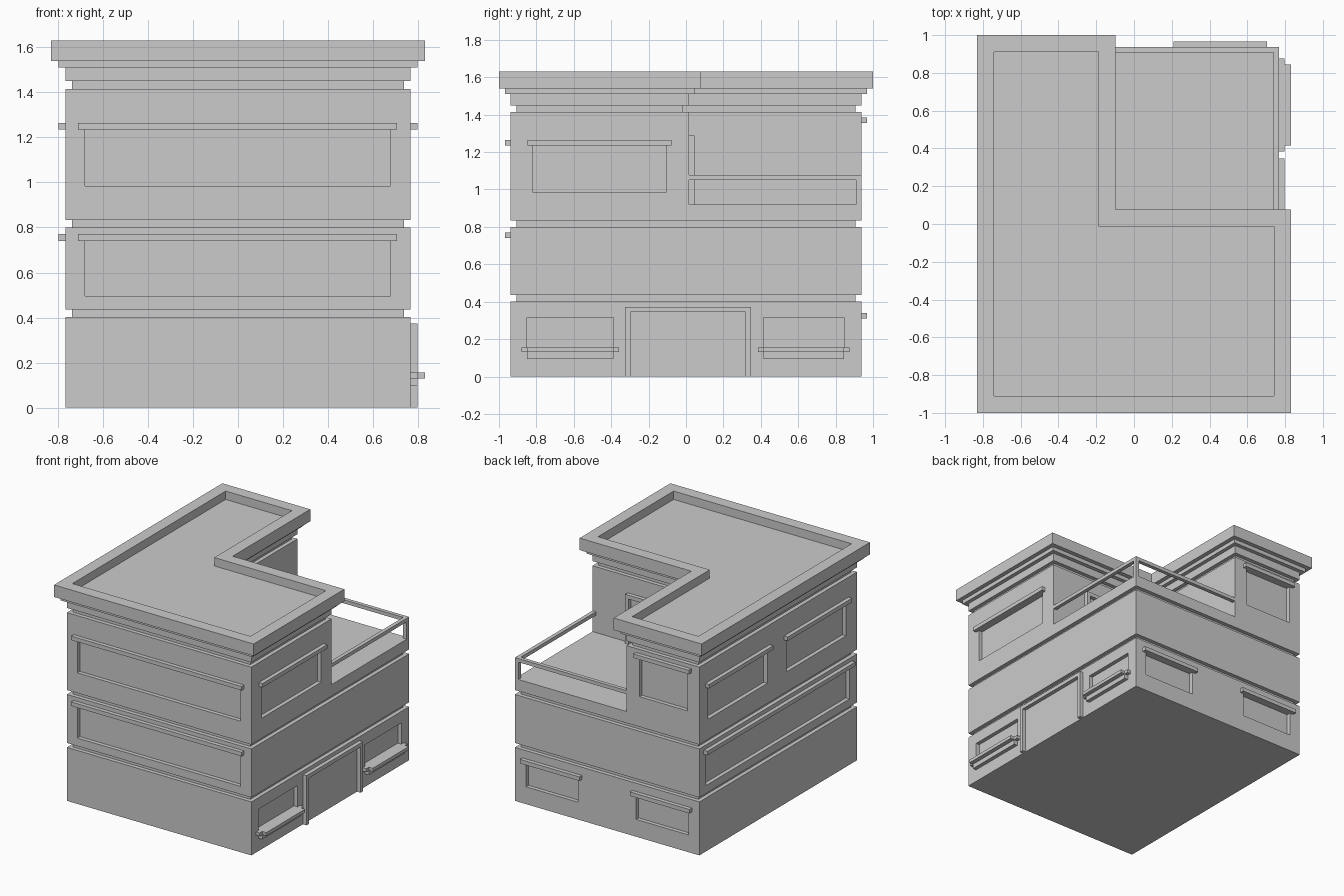
import bpy, bmesh

if "Cube" in bpy.data.objects:
    bpy.data.objects.remove(bpy.data.objects["Cube"])

WX, WY = 0.767, 0.937        # wall half sizes
IX, IY = -0.162, 0.015       # inner corner of the L-shaped top storey


def prism(name, pts, z0, z1):
    bm = bmesh.new()
    face = bm.faces.new([bm.verts.new((x, y, z0)) for x, y in pts])
    up = bmesh.ops.extrude_face_region(bm, geom=[face])
    verts = [v for v in up["geom"] if isinstance(v, bmesh.types.BMVert)]
    bmesh.ops.translate(bm, verts=verts, vec=(0, 0, z1 - z0))
    bmesh.ops.recalc_face_normals(bm, faces=bm.faces)
    me = bpy.data.meshes.new(name)
    bm.to_mesh(me)
    bm.free()
    ob = bpy.data.objects.new(name, me)
    bpy.context.collection.objects.link(ob)
    return ob


def box(name, x0, x1, y0, y1, z0, z1):
    return prism(name, [(x0, y0), (x1, y0), (x1, y1), (x0, y1)], z0, z1)


def storey(name, d, z0, z1):
    return box(name, -WX - d, WX + d, -WY - d, WY + d, z0, z1)


def ell(name, d, z0, z1):
    return prism(name, [(-WX - d, -WY - d), (WX + d, -WY - d), (WX + d, IY + d),
                        (IX + d, IY + d), (IX + d, WY + d), (-WX - d, WY + d)], z0, z1)


def cut(ob, cutter):
    mod = ob.modifiers.new("cut", "BOOLEAN")
    mod.operation, mod.solver, mod.object = "DIFFERENCE", "EXACT", cutter
    bpy.context.view_layer.objects.active = ob
    bpy.ops.object.modifier_apply(modifier=mod.name)
    bpy.data.objects.remove(cutter)


# Box on a wall: u runs along the wall, n is the distance outward from it
def wall_box(name, side, u0, u1, n0, n1, z0, z1):
    axis, plane, s = {"front": ("y", -WY, -1), "back": ("y", WY, 1), "left": ("x", -WX, -1),
                      "right": ("x", WX, 1), "terrace": ("y", IY, 1)}[side]
    a, b = sorted((plane + s * n0, plane + s * n1))
    return box(name, a, b, u0, u1, z0, z1) if axis == "x" else box(name, u0, u1, a, b, z0, z1)


# Storeys, recessed bands and cornice
ground = storey("ground_storey", 0, 0, 0.402)
storey("lower_band", -0.03, 0.402, 0.435)
middle = storey("middle_storey", 0, 0.435, 0.80)
storey("upper_band", -0.03, 0.80, 0.833)
upper = storey("top_storey", 0, 0.833, 1.415)
cut(upper, box("terrace_cutter", IX, 1, IY, 1.2, 0.92, 1.6))
ell("cornice_band", -0.03, 1.415, 1.45)
ell("cornice_lower", 0, 1.45, 1.51)
ell("cornice_upper", 0.03, 1.51, 1.54)
roof = ell("roof_parapet", 0.063, 1.54, 1.63)
cut(roof, ell("roof_cutter", -0.027, 1.567, 1.7))

# Recessed windows with lintels: storey, side, u0, u1, z0, z1
windows = [
    (upper, "front", -0.68, 0.677, 0.985, 1.235),
    (middle, "front", -0.68, 0.677, 0.495, 0.74),
    (upper, "right", -0.817, -0.108, 0.985, 1.235),
    (upper, "left", 0.13, 0.835, 0.985, 1.235),
    (upper, "left", -0.805, -0.10, 0.985, 1.235),
    (middle, "left", -0.845, 0.855, 0.495, 0.74),
    (ground, "back", 0.24, 0.675, 0.13, 0.31),
    (ground, "back", -0.675, -0.24, 0.13, 0.31),
    (upper, "back", -0.67, -0.27, 1.06, 1.355),
]
for wall, side, u0, u1, z0, z1 in windows:
    cut(wall, wall_box("window_cutter", side, u0, u1, -0.03, 0.1, z0, z1))
    wall_box("window_lintel", side, u0 - 0.03, u1 + 0.03, -0.01, 0.03, z1, z1 + 0.03)

# Entrance-side windows with stepped sills
for u0, u1 in [(-0.85, -0.388), (0.415, 0.845)]:
    cut(ground, wall_box("window_cutter", "right", u0, u1, -0.03, 0.1, 0.095, 0.315))
    wall_box("sill_apron", "right", u0, u1, -0.03, 0.03, 0.095, 0.13)
    wall_box("sill_ledge", "right", u0, u1, -0.03, 0.063, 0.13, 0.155)
    for a, b in [(u0 - 0.03, u0), (u1, u1 + 0.03)]:
        wall_box("sill_end", "right", a, b, -0.01, 0.03, 0.13, 0.155)


# Door frames
def door_frame(side, u0, u1, z0, z1):
    w = 0.029
    wall_box("door_post", side, u0, u0 + w, -0.01, 0.03, z0, z1 - w)
    wall_box("door_post", side, u1 - w, u1, -0.01, 0.03, z0, z1 - w)
    wall_box("door_head", side, u0, u1, -0.01, 0.03, z1 - w, z1)


door_frame("right", -0.325, 0.347, 0, 0.373)
door_frame("terrace", 0.13, 0.475, 0.92, 1.29)

# Terrace railing
R = 0.029
box("rail_right", WX - R, WX, IY, WY, 1.05, 1.077)
box("rail_back", IX, WX - R, WY - R, WY, 1.05, 1.077)
box("rail_post", WX - R, WX, WY - R, WY, 0.92, 1.05)
